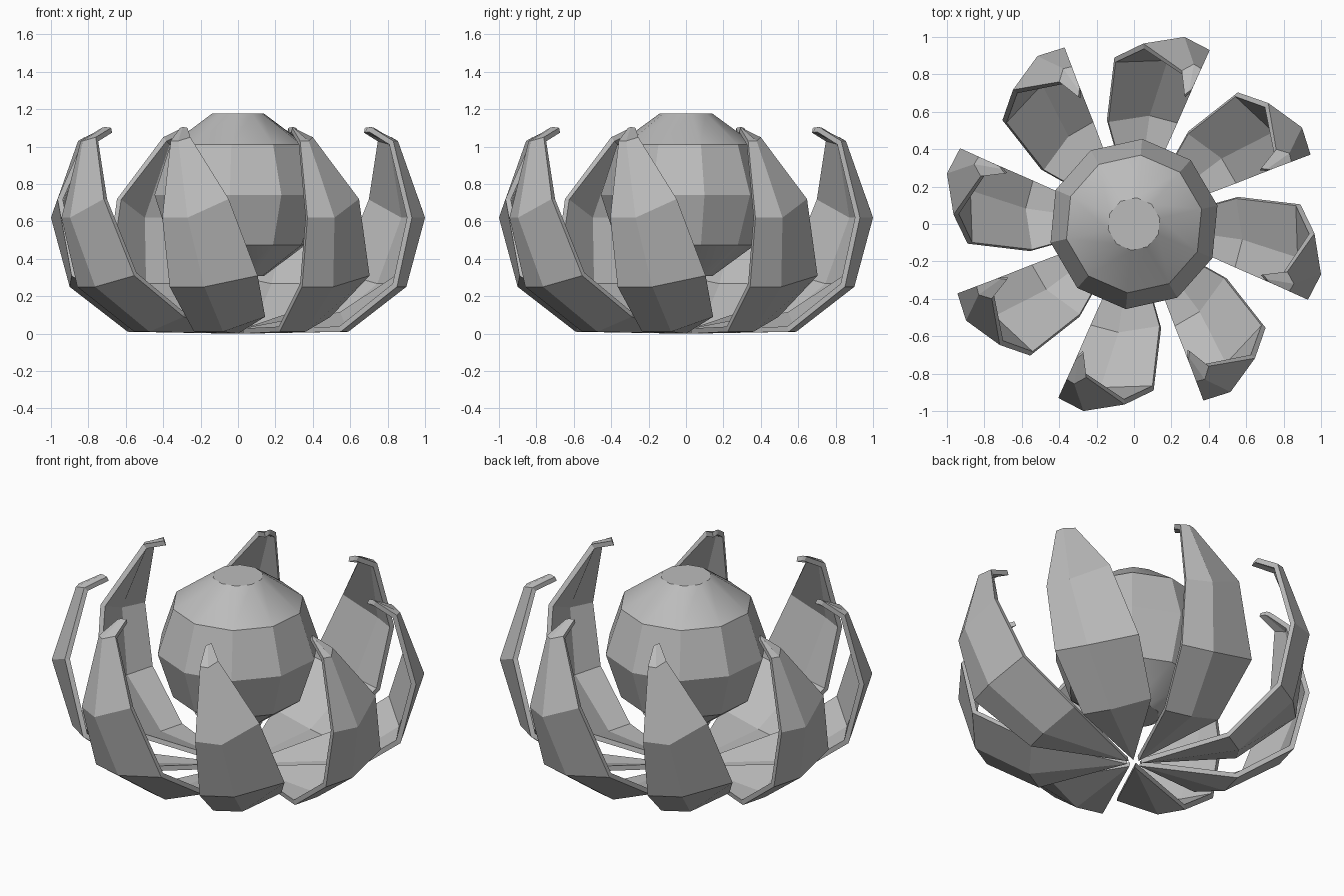
import bpy, bmesh, math
from mathutils import Matrix, Vector

default = bpy.data.objects.get("Cube")
if default:
    bpy.data.objects.remove(default, do_unlink=True)

# One plain grey for the whole flower
grey = bpy.data.materials.new("stone_grey")
grey.use_nodes = True
colour = (0.5, 0.5, 0.5, 1)
grey.diffuse_color = colour
grey.node_tree.nodes["Principled BSDF"].inputs["Base Color"].default_value = colour


def add_object(name, bm):
    mesh = bpy.data.meshes.new(name)
    bm.to_mesh(mesh)
    bm.free()
    mesh.materials.append(grey)
    obj = bpy.data.objects.new(name, mesh)
    bpy.context.collection.objects.link(obj)
    return obj


# Faceted bud: a ten-sided profile turned in ten steps, flat at both ends
SIDES, RADIUS, CENTRE_Z, TURN = 10, 0.457, 0.742, math.radians(264.5)
bm = bmesh.new()
step = math.tau / SIDES
rings = []
for level in range(-2, 3):
    r, z = RADIUS * math.cos(level * step), RADIUS * math.sin(level * step)
    rings.append([bm.verts.new((r * math.cos(TURN + i * step),
                                r * math.sin(TURN + i * step), CENTRE_Z + z))
                  for i in range(SIDES)])
for low, high in zip(rings, rings[1:]):
    for i in range(SIDES):
        j = (i + 1) % SIDES
        bm.faces.new((low[i], low[j], high[j], high[i]))
bm.faces.new(rings[0][::-1])
bm.faces.new(rings[-1])
bud = add_object("bud", bm)
bpy.ops.object.select_all(action='DESELECT')
bud.select_set(True)
bpy.context.view_layer.objects.active = bud
bpy.ops.object.shade_smooth_by_angle(angle=math.radians(26))

# Petal cross-sections from base to tip: left edge, ridge, right edge
ROOT = (0.0, -0.04, 0.0)
SECTIONS = [
    [(-.235, -.55, .01), (-.08, -.59, .01), (.145, -.556, .09)],
    [(-.365, -.85, .25), (-.18, -.90, .25), (.105, -.89, .31)],
    [(-.405, -.93, .62), (-.27, -1.0, .62), (-.05, -.965, .72)],
    [(-.36, -.83, 1.03), (-.32, -.855, 1.03), (-.255, -.82, 1.05)],
    [(-.31, -.72, 1.10), (-.295, -.71, 1.105), (-.27, -.69, 1.10)],
]


def add_petal(index):
    bm = bmesh.new()
    root = bm.verts.new(ROOT)
    rows = [[bm.verts.new(p) for p in section] for section in SECTIONS]
    for k in range(2):
        bm.faces.new((root, rows[0][k + 1], rows[0][k]))
    for low, high in zip(rows, rows[1:]):
        for k in range(2):
            bm.faces.new((low[k], low[k + 1], high[k + 1], high[k]))
    bm.transform(Matrix.Rotation(index * math.tau / 8, 4, 'Z'))
    petal = add_object(f"petal_{index + 1}", bm)
    shell = petal.modifiers.new("thickness", 'SOLIDIFY')
    shell.thickness = 0.028
    shell.offset = -1
    shell.use_even_offset = True


# Eight petals around the bud
for n in range(8):
    add_petal(n)
